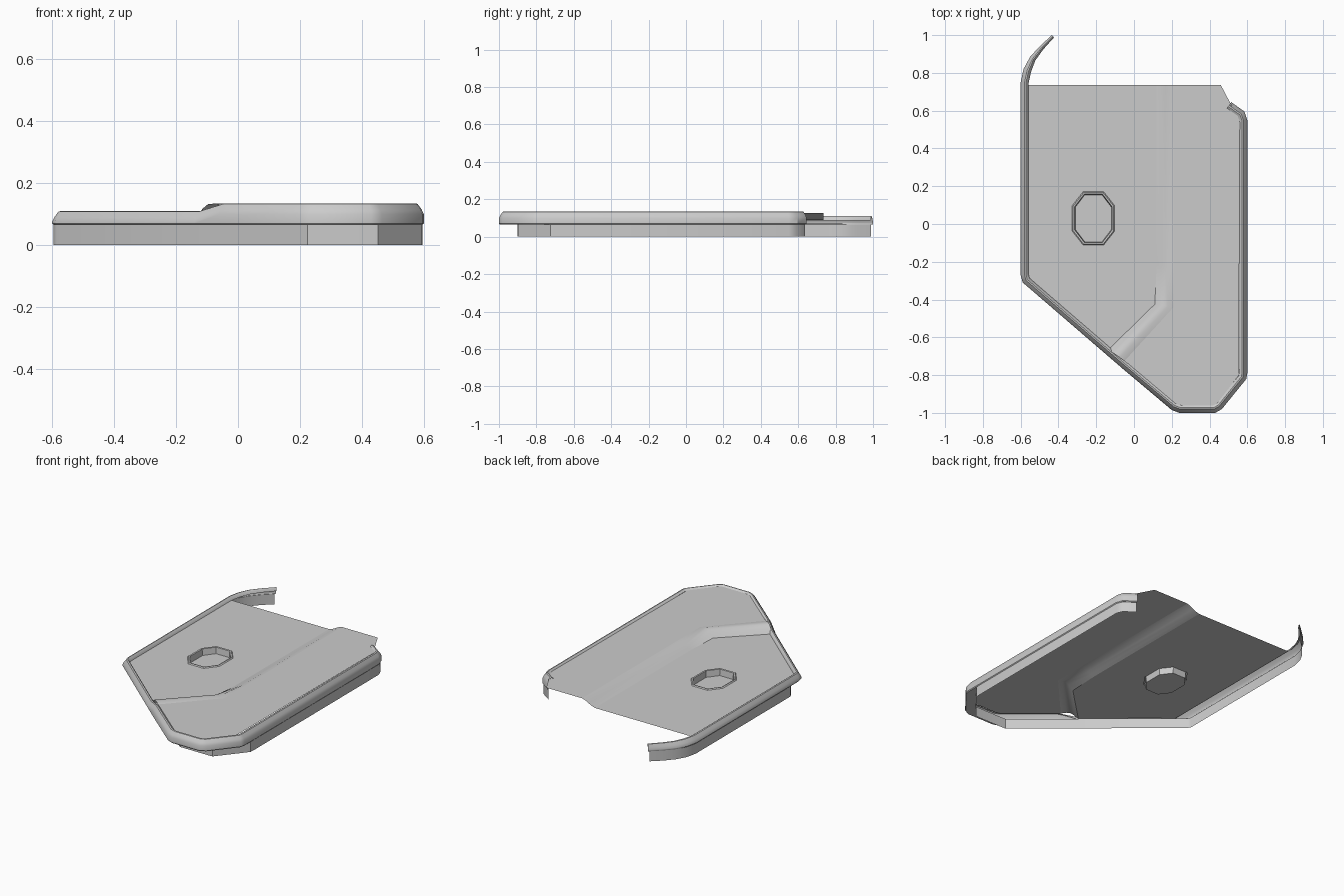
import bpy, bmesh
from mathutils import Vector

if "Cube" in bpy.data.objects:
    bpy.data.objects.remove(bpy.data.objects["Cube"])

LOW, HIGH = 0.09, 0.127      # heights of the two deck levels


def make(name, verts, faces, angle=0.6):
    me = bpy.data.meshes.new(name)
    me.from_pydata([tuple(v) for v in verts], [], faces)
    ob = bpy.data.objects.new(name, me)
    bpy.context.collection.objects.link(ob)
    finish(ob, angle)
    return ob


def finish(ob, angle=0.6):
    bpy.ops.object.select_all(action='DESELECT')
    ob.select_set(True)
    bpy.context.view_layer.objects.active = ob
    bpy.ops.object.shade_smooth_by_angle(angle=angle)


def skin(name, rows, closed=False):
    """Join equal-length rows of points with quads."""
    n, m = len(rows), len(rows[0])
    faces = []
    for i in range(n if closed else n - 1):
        j = (i + 1) % n
        for k in range(m - 1):
            faces.append((i * m + k, j * m + k, j * m + k + 1, i * m + k + 1))
    return make(name, [p for r in rows for p in r], faces)


# Rim path: x, y, skirt x, skirt y, crest height
path = [
    (-0.435, 1.0, -0.437, 0.99, .11), (-0.50, 0.94, -0.497, 0.935, .11),
    (-0.55, 0.885, -0.545, 0.88, .11), (-0.585, 0.82, -0.58, 0.82, .11),
    (-0.60, 0.75, -0.595, 0.75, .11), (-0.60, -0.27, -0.595, -0.19, .11),
    (-0.59, -0.309, -0.585, -0.209, .11), (-0.14, -0.697, -0.11, -0.614, .11),
    (-0.06, -0.766, -0.04, -0.674, .135), (0.20, -0.985, 0.225, -0.9, .135),
    (0.24, -1.0, 0.26, -0.9, .135), (0.43, -1.0, 0.43, -0.9, .135),
    (0.465, -0.98, 0.452, -0.898, .135), (0.595, -0.82, 0.594, -0.725, .135),
    (0.60, -0.79, 0.596, -0.70, .135), (0.60, 0.55, 0.596, 0.55, .135),
    (0.585, 0.595, 0.58, 0.59, .135), (0.515, 0.645, 0.515, 0.635, .135),
]
pts = [Vector(p[:2]) for p in path]


def inward(i):
    """Mitred inward direction at path point i."""
    ns = []
    for a, b in ((i - 1, i), (i, i + 1)):
        if a >= 0 and b < len(pts):
            d = (pts[b] - pts[a]).normalized()
            ns.append(Vector((-d.y, d.x)))
    n = sum(ns, Vector((0, 0))).normalized()
    return n / max(n.dot(ns[0]), 0.5)


rim, skirt = [], []
for i, (x, y, wx, wy, top) in enumerate(path):
    n = inward(i)
    w = (0.4, 0.6, 0.8)[i] if i < 3 else 1     # arm narrows to its tip
    deck = LOW if top < .12 else HIGH
    prof = [(0.004, .065), (0, .07), (0, top - .035), (.007, top - .02),
            (.02, top - .002), (.028, top), (.035, top - .005), (.042, deck - .002)]
    rim.append([(x + n.x * o * w, y + n.y * o * w, z) for o, z in prof])
    skirt.append([(wx, wy, 0), (wx, wy, .065), rim[-1][0]])
skin("rim", rim)
skin("skirt", skirt)

# Low deck with an octagonal opening
cx, cy = -0.215, 0.03


def octagon(rx, ry, z):
    c = .48
    return [(cx + a * rx, cy + b * ry, z) for a, b in
            ((1, c), (c, 1), (-c, 1), (-1, c), (-1, -c), (-c, -1), (c, -1), (1, -c))]


step_low = [(.12, .735), (.12, -.22), (.11, -.425), (-.135, -.665)]
step_high = [(.21, .735), (.21, -.22), (.21, -.44), (-.05, -.725)]
bm = bmesh.new()
outline = [(-.56, .735, LOW), (-.56, -.288, LOW)] + [(x, y, LOW) for x, y in reversed(step_low)]
edges = []
for loop in (outline, octagon(.105, .135, LOW)):
    vs = [bm.verts.new(p) for p in loop]
    edges += [bm.edges.new((vs[i - 1], vs[i])) for i in range(len(vs))]
bmesh.ops.triangle_fill(bm, use_beauty=True, use_dissolve=False, edges=edges, normal=(0, 0, 1))
me = bpy.data.meshes.new("low_deck")
bm.to_mesh(me)
bm.free()
low_deck = bpy.data.objects.new("low_deck", me)
bpy.context.collection.objects.link(low_deck)

# High deck
hi = step_high + [(.225, -.955), (.25, -.96), (.42, -.96), (.44, -.95), (.555, -.8),
                  (.56, .54), (.55, .57), (.51, .64), (.46, .735)]
make("high_deck", [(x, y, HIGH) for x, y in hi], [tuple(range(len(hi)))])

# Step between decks: soft at the back, raised crest along the front bend
soft = ((0, LOW), (.25, .097), (.5, .108), (.75, .12), (1, HIGH))
crest = ((0, LOW), (.25, .118), (.45, .132), (.7, .134), (1, HIGH))
skin("deck_step", [
    [(a[0] + (b[0] - a[0]) * t, a[1] + (b[1] - a[1]) * t, z) for t, z in prof]
    for a, b, prof in zip(step_low, step_high, (soft, soft, crest, crest))])

# Recessed octagonal cup with a thin raised lip
rings = [octagon(.112, .142, LOW), octagon(.107, .137, LOW + .006),
         octagon(.099, .128, LOW + .004), octagon(.095, .124, .055)]
skin("cup_wall", [[r[i] for r in rings] for i in range(8)], closed=True)
make("cup_floor", rings[-1], [tuple(range(8))])
